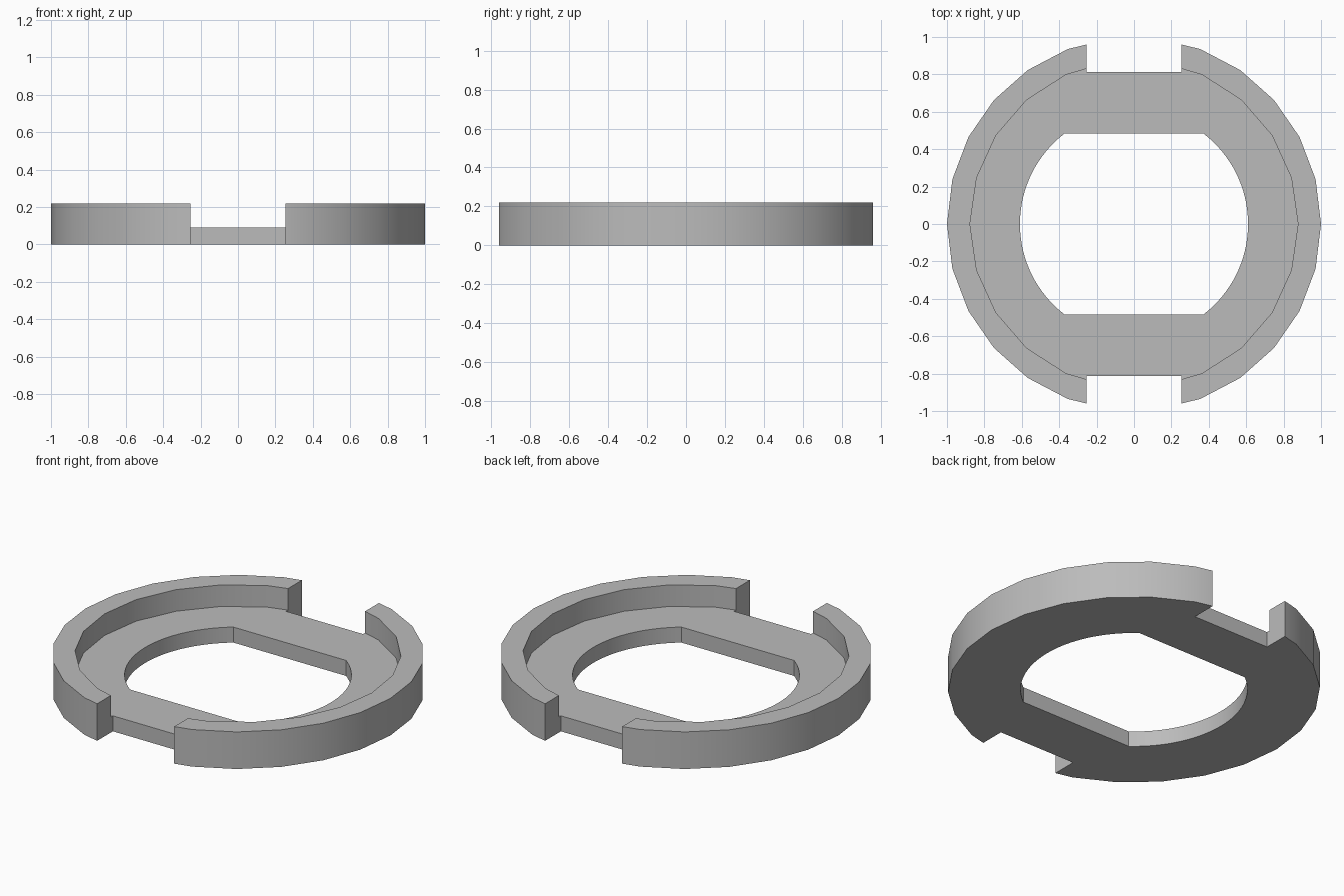
import bpy, bmesh, math

cube = bpy.data.objects.get("Cube")
if cube:
    bpy.data.objects.remove(cube, do_unlink=True)

HEIGHT, FLOOR = 0.22, 0.092
HOLE_R, FLAT_Y = 0.61, 0.485
NOTCH_X, NOTCH_Y = 0.253, 0.812

grey = bpy.data.materials.new("plain grey")
grey.use_nodes = True
colour = (0.5, 0.5, 0.5, 1)
grey.diffuse_color = colour
grey.node_tree.nodes["Principled BSDF"].inputs["Base Color"].default_value = colour


def arc(radius, start, end, steps):
    """Points along an arc, both ends included."""
    angles = [start + (end - start) * i / steps for i in range(steps + 1)]
    return [(radius * math.cos(a), radius * math.sin(a)) for a in angles]


def prism(name, outline, bottom, top):
    """Extrude a flat outline into a solid."""
    bm = bmesh.new()
    face = bm.faces.new([bm.verts.new((x, y, bottom)) for x, y in outline])
    side = bmesh.ops.extrude_face_region(bm, geom=[face])
    verts = [v for v in side["geom"] if isinstance(v, bmesh.types.BMVert)]
    bmesh.ops.translate(bm, verts=verts, vec=(0, 0, top - bottom))
    bmesh.ops.recalc_face_normals(bm, faces=bm.faces)
    mesh = bpy.data.meshes.new(name)
    bm.to_mesh(mesh)
    bm.free()
    mesh.materials.append(grey)
    obj = bpy.data.objects.new(name, mesh)
    bpy.context.collection.objects.link(obj)
    return obj


def polygon(radius, sides):
    return arc(radius, 0, math.tau, sides)[:-1]


# Outer body
ring = prism("slotted_ring", polygon(1, 26), 0, HEIGHT)

# Recess inside the raised rim
cutters = [prism("recess_cutter", polygon(0.877, 22), FLOOR, 1)]

# Round hole with flats at front and back
half = math.asin(FLAT_Y / HOLE_R)
hole = arc(HOLE_R, -half, half, 32) + arc(HOLE_R, math.pi - half, math.pi + half, 32)
cutters.append(prism("hole_cutter", hole, -1, 1))

# Notches through the rim at front and back
for name, s in (("front_notch_cutter", -1), ("back_notch_cutter", 1)):
    corners = [(-NOTCH_X, s * NOTCH_Y), (NOTCH_X, s * NOTCH_Y),
               (NOTCH_X, s * 2), (-NOTCH_X, s * 2)]
    cutters.append(prism(name, corners, -1, 1))

# Cut the body and discard the cutters
bpy.context.view_layer.objects.active = ring
for cutter in cutters:
    cutter.hide_render = True
    cut = ring.modifiers.new("cut", "BOOLEAN")
    cut.operation = "DIFFERENCE"
    cut.solver = "EXACT"
    cut.object = cutter
    bpy.ops.object.modifier_apply(modifier=cut.name)
    bpy.data.objects.remove(cutter, do_unlink=True)

# Smooth walls, crisp edges
bpy.ops.object.select_all(action="DESELECT")
ring.select_set(True)
bpy.ops.object.shade_smooth_by_angle(angle=math.radians(30))
